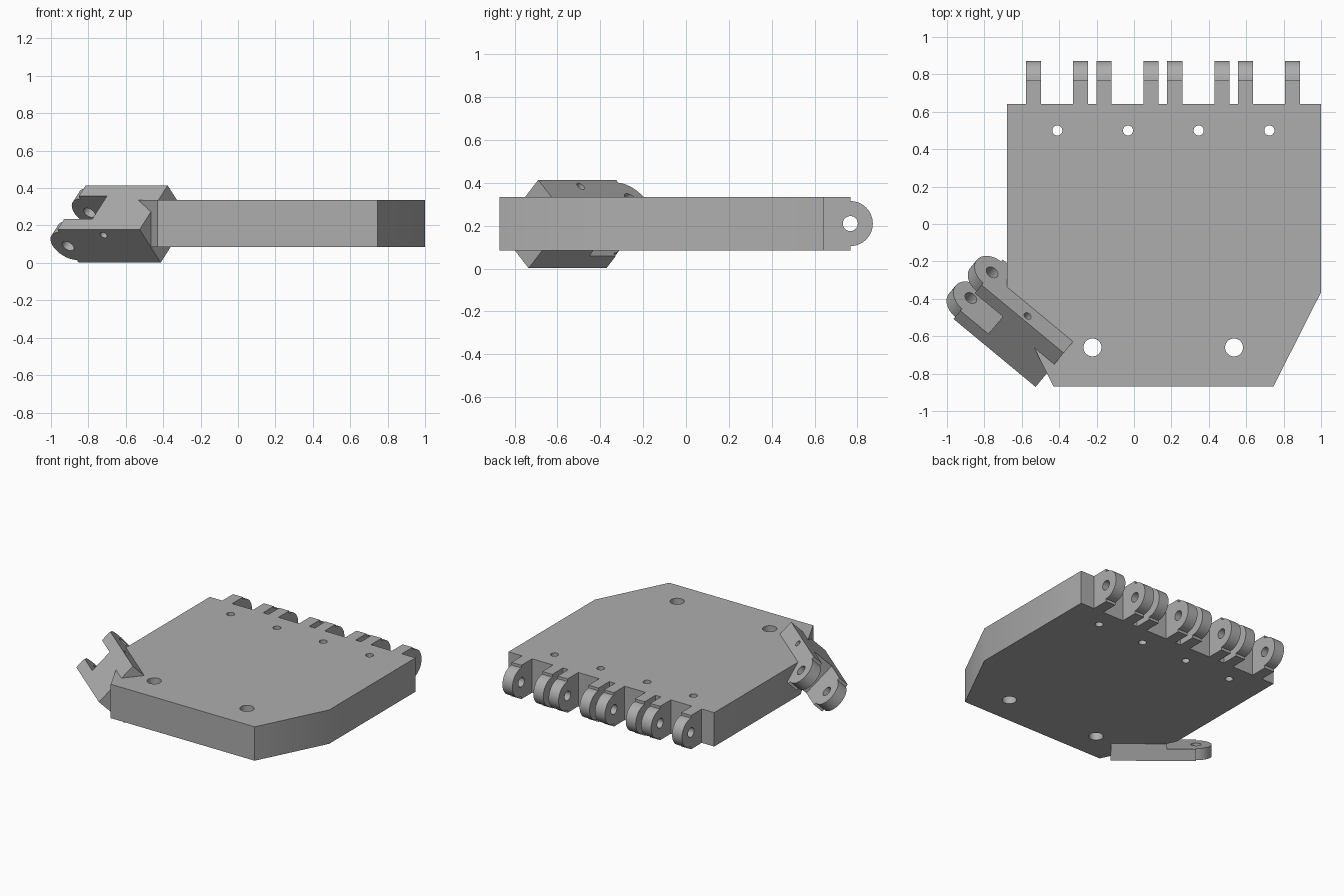
import bpy, bmesh
from math import sin, cos, pi, radians
from mathutils import Matrix, Vector

if "Cube" in bpy.data.objects:
    bpy.data.objects.remove(bpy.data.objects["Cube"], do_unlink=True)

grey = bpy.data.materials.new("plain_grey")
grey.use_nodes = True
COLOUR = (0.42, 0.42, 0.42, 1)
grey.diffuse_color = COLOUR
grey.node_tree.nodes["Principled BSDF"].inputs["Base Color"].default_value = COLOUR

HALF = 0.125        # half the plate thickness
LUG_WIDTH = 0.081
LUG_RADIUS = 0.105
PIN_RADIUS = 0.035


def prism(name, outline, low, high, frame):
    """Extrude a 2D outline along the frame's third axis."""
    bm = bmesh.new()
    face = bm.faces.new([bm.verts.new((a, b, low)) for a, b in outline])
    ext = bmesh.ops.extrude_face_region(bm, geom=[face])
    top = [g for g in ext["geom"] if isinstance(g, bmesh.types.BMVert)]
    bmesh.ops.translate(bm, verts=top, vec=(0, 0, high - low))
    bmesh.ops.recalc_face_normals(bm, faces=bm.faces)
    mesh = bpy.data.meshes.new(name)
    bm.to_mesh(mesh)
    bm.free()
    mesh.transform(frame)
    mesh.materials.append(grey)
    ob = bpy.data.objects.new(name, mesh)
    bpy.context.collection.objects.link(ob)
    return ob


def circle(a, b, r, n=40):
    return [(a + r * cos(2 * pi * i / n), b + r * sin(2 * pi * i / n)) for i in range(n)]


def drill(ob, holes, low, high, frame):
    """Cut round holes (a, b, radius) along the frame's third axis."""
    for a, b, r in holes:
        cutter = prism("cutter", circle(a, b, r), low - 0.1, high + 0.1, frame)
        mod = ob.modifiers.new("hole", "BOOLEAN")
        mod.operation, mod.solver, mod.object = "DIFFERENCE", "EXACT", cutter
        bpy.context.view_layer.objects.active = ob
        bpy.ops.object.modifier_apply(modifier=mod.name)
        bpy.data.objects.remove(cutter, do_unlink=True)


def smooth(ob):
    bpy.ops.object.select_all(action="DESELECT")
    ob.select_set(True)
    bpy.context.view_layer.objects.active = ob
    bpy.ops.object.shade_smooth_by_angle(angle=radians(30))


def lug(name, reach, low, width, frame):
    """Square arm ending in a round eye with a pin hole."""
    arc = [(reach + LUG_RADIUS * cos(t), LUG_RADIUS * sin(t))
           for t in (-pi / 2 + pi * i / 24 for i in range(25))]
    outline = [(0, -HALF), (reach, -HALF)] + arc + [(reach, HALF), (0, HALF)]
    ob = prism(name, outline, low, low + width, frame)
    drill(ob, [(reach, 0, PIN_RADIUS)], low, low + width, frame)
    smooth(ob)


def axes(a, b, c, origin):
    return Matrix.Translation(origin) @ Matrix((a, b, c)).transposed().to_4x4()


# Main plate with two clipped front corners and bolt holes
flat = Matrix.Translation((0, 0, 0.21))
plate = prism("plate", [(-0.68, 0.642), (-0.68, -0.365), (-0.43, -0.87),
                        (0.745, -0.87), (1, -0.365), (1, 0.642)], -HALF, HALF, flat)
holes = [(-0.41 + 0.378 * i, 0.5, 0.027) for i in range(4)]
holes += [(x, -0.66, 0.048) for x in (-0.222, 0.535)]
drill(plate, holes, -HALF, HALF, flat)
smooth(plate)

# Row of hinge lugs along the back edge
back = axes(Vector((0, 1, 0)), Vector((0, 0, 1)), Vector((1, 0, 0)), (0, 0.642, 0.21))
for i, x in enumerate((-0.578, -0.326, -0.2, 0.051, 0.177, 0.43, 0.555, 0.807)):
    lug(f"back_lug_{i + 1}", 0.125, x, LUG_WIDTH, back)

# Tilted fork bracket, set across the clipped right front corner
turn = radians(-39.6)
along = Vector((cos(turn), sin(turn), 0))
inward = Vector((-sin(turn), cos(turn), 0))
up = Vector((0, 0, 1))
origin = along * -0.225 + inward * -0.918 + up * 0.09
tilted = axes(-along, (up - inward).normalized(), (up + inward).normalized(), origin)
DEPTH = 0.333
body = prism("bracket_body", [(-0.375, -HALF), (0, -HALF), (0, HALF), (-0.375, HALF)],
             0, DEPTH, tilted)
drill(body, [(-0.1, 0.083, 0.021)], 0, DEPTH, tilted)
smooth(body)
for name, low in (("bracket_lower_lug", 0), ("bracket_upper_lug", DEPTH - LUG_WIDTH)):
    lug(name, 0.195, low, LUG_WIDTH, tilted)
